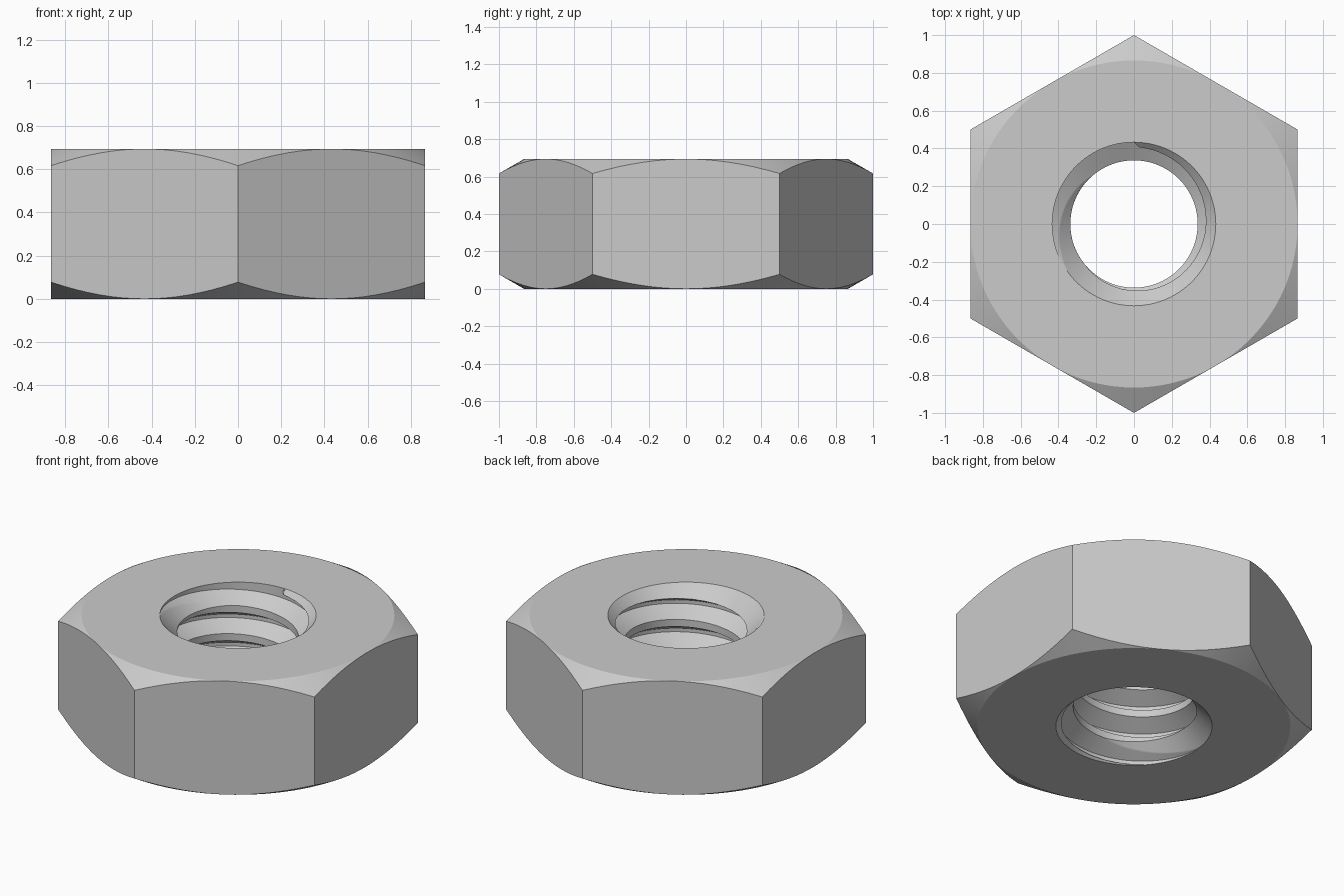
import bpy, bmesh, math

cube = bpy.data.objects.get("Cube")
if cube:
    bpy.data.objects.remove(cube, do_unlink=True)

COLS = 96                      # columns around, also rows per thread pitch
PITCH = 0.1735
TURNS = 4
ROWS = COLS * TURNS
STEP = PITCH / COLS
HEIGHT = PITCH * TURNS
MAJOR, MINOR = 0.433, 0.337
FLAT = math.cos(math.pi / 6)   # half the width across flats
START = 28                     # depth, in rows, where the groove begins


def thread_radius(col, depth):
    """Radius of the hole: helical groove combined with both countersinks."""
    centre = START - col
    if depth < centre:         # groove runs out through the top face
        return MAJOR
    off = abs((depth - centre + COLS / 2) % COLS - COLS / 2)
    t = (off - COLS / 16) / (COLS * 5 / 16)
    groove = MAJOR - (MAJOR - MINOR) * min(max(t, 0), 1)
    sink = MAJOR - min(depth, ROWS - depth) * STEP
    return max(groove, sink)


def hex_radius(col):
    side = COLS // 6
    return FLAT / math.cos((col % side / side - 0.5) * math.pi / 3)


bm = bmesh.new()


def ring(radius, height):
    verts = []
    for i in range(COLS):
        a = math.pi / 2 + math.tau * i / COLS
        r = radius(i)
        verts.append(bm.verts.new((r * math.cos(a), r * math.sin(a), height(i))))
    return verts


def chamfer(i):
    return (hex_radius(i) - FLAT) * math.tan(math.pi / 6)


# Threaded hole, bottom to top
rings = [ring(lambda i: thread_radius(i, ROWS - j), lambda i: j * STEP)
         for j in range(ROWS + 1)]
# Top face, chamfered hexagon and bottom face
rings.append(ring(lambda i: FLAT, lambda i: HEIGHT))
rings.append(ring(hex_radius, lambda i: HEIGHT - chamfer(i)))
rings.append(ring(hex_radius, chamfer))
rings.append(ring(lambda i: FLAT, lambda i: 0))

# Close the rings; thread faces are split along the helix
for j, low in enumerate(rings):
    high = rings[(j + 1) % len(rings)]
    for i in range(COLS):
        k = (i + 1) % COLS
        a, b, c, d = low[i], low[k], high[k], high[i]
        if j < ROWS:
            bm.faces.new((a, b, c))
            bm.faces.new((a, c, d))
        else:
            bm.faces.new((a, b, c, d))

bmesh.ops.remove_doubles(bm, verts=bm.verts, dist=1e-5)
bmesh.ops.recalc_face_normals(bm, faces=bm.faces)
mesh = bpy.data.meshes.new("hex_nut")
bm.to_mesh(mesh)
bm.free()

# Plain steel colour
steel = bpy.data.materials.new("steel_grey")
steel.use_nodes = True
colour = (0.6, 0.6, 0.6, 1)
steel.diffuse_color = colour
steel.node_tree.nodes["Principled BSDF"].inputs["Base Color"].default_value = colour
mesh.materials.append(steel)

nut = bpy.data.objects.new("hex_nut", mesh)
bpy.context.collection.objects.link(nut)
bpy.ops.object.select_all(action="DESELECT")
nut.select_set(True)
bpy.context.view_layer.objects.active = nut
bpy.ops.object.shade_smooth_by_angle(angle=math.radians(25))
